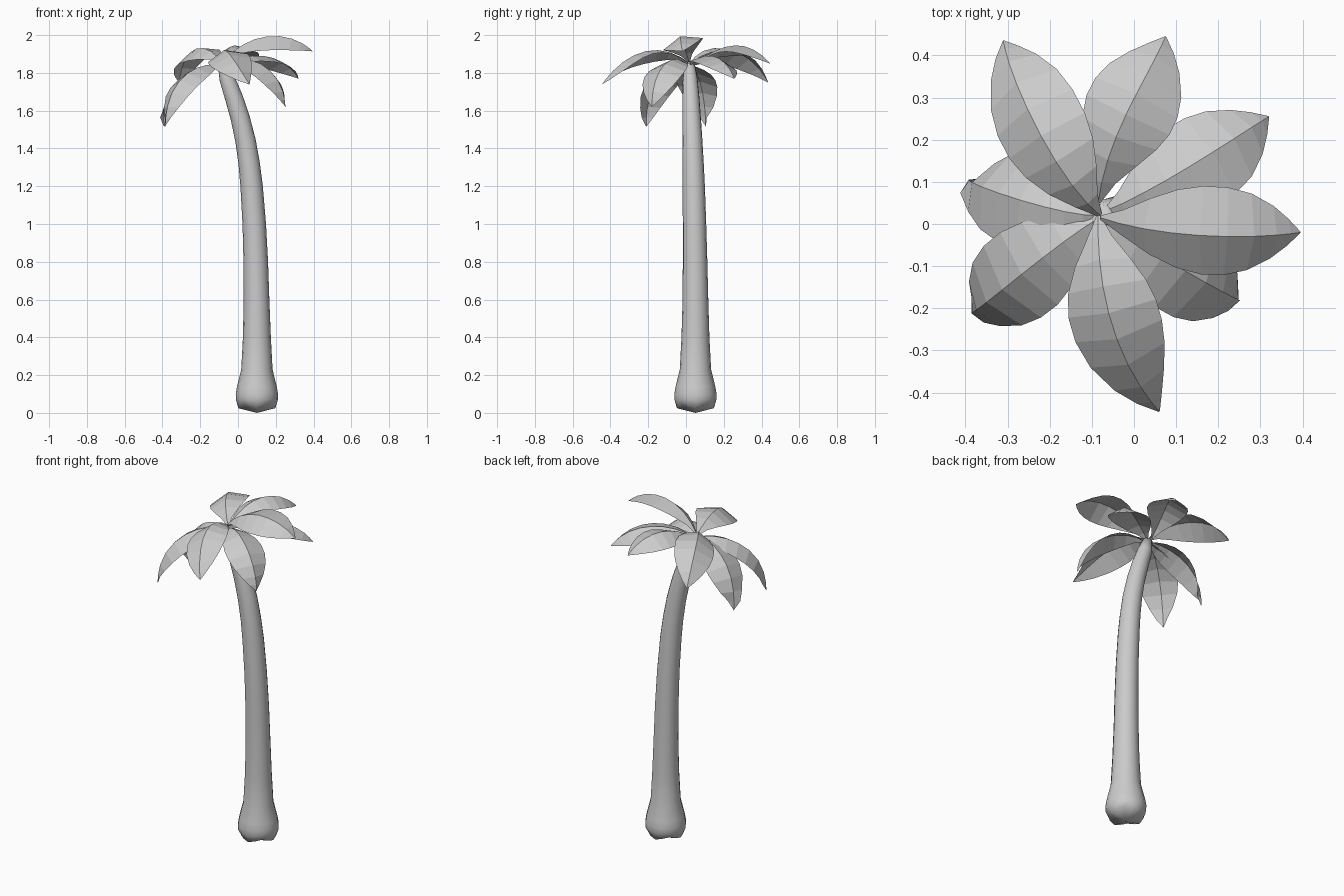
import bpy
import math
from mathutils import Vector

if "Cube" in bpy.data.objects:
    bpy.data.objects.remove(bpy.data.objects["Cube"])


def make_object(name, verts, faces):
    mesh = bpy.data.meshes.new(name)
    mesh.from_pydata(verts, [], faces)
    mesh.update()
    obj = bpy.data.objects.new(name, mesh)
    bpy.context.collection.objects.link(obj)
    return obj


# Trunk: rings of (x, y, z, radius) along a leaning path
RINGS = [(.10, .05, .035, .098), (.10, .05, .07, .111), (.10, .05, .10, .112),
         (.10, .05, .14, .105), (.10, .05, .23, .083), (.10, .05, .40, .074),
         (.098, .05, .60, .068), (.094, .048, .80, .065), (.086, .045, 1.0, .062),
         (.072, .041, 1.2, .059), (.059, .038, 1.32, .056), (.040, .034, 1.44, .053),
         (.012, .030, 1.56, .049), (-.022, .026, 1.67, .045), (-.058, .022, 1.77, .039),
         (-.080, .02, 1.845, .026)]
SIDES = 16
verts, faces = [], []
for k, (x, y, z, r) in enumerate(RINGS):
    lean = 0
    if k > 1:
        nxt, prv = RINGS[min(k + 1, len(RINGS) - 1)], RINGS[k - 1]
        lean = (nxt[0] - prv[0]) / (nxt[2] - prv[2])
    for i in range(SIDES):
        a = 2 * math.pi * i / SIDES
        wave = .01 * math.cos(4 * a + math.pi) if k == 0 else 0
        dx = r * math.cos(a)
        verts.append((x + dx, y + r * math.sin(a), z + wave - lean * dx))
for k in range(len(RINGS) - 1):
    for i in range(SIDES):
        j = (i + 1) % SIDES
        faces.append((k * SIDES + i, k * SIDES + j, (k + 1) * SIDES + j, (k + 1) * SIDES + i))
# Shallow pointed underside and closed top
foot = len(verts)
verts.append((.10, .05, 0))
faces += [(foot, (i + 1) % SIDES, i) for i in range(SIDES)]
faces.append(tuple((len(RINGS) - 1) * SIDES + i for i in range(SIDES)))
trunk = make_object("trunk", verts, faces)
bpy.context.view_layer.objects.active = trunk
trunk.select_set(True)
bpy.ops.object.shade_smooth_by_angle(angle=math.radians(80))
trunk.select_set(False)


def midrib(points, t):
    # Cubic curve passing through four evenly spaced points
    total = Vector((0, 0, 0))
    for i, p in enumerate(points):
        w = 1.0
        for j in range(4):
            if j != i:
                w *= (t * 3 - j) / (i - j)
        total += Vector(p) * w
    return total


STEPS = [0, .1, .22, .35, .48, .61, .74, .86, .94, 1]
WIDTHS = [.006, .034, .074, .104, .118, .117, .102, .07, .036, .002]
DROOP = .38


def make_leaf(name, points, roll):
    verts, faces = [], []
    for t, w in zip(STEPS, WIDTHS):
        p = midrib(points, t)
        tangent = (midrib(points, t + .01) - midrib(points, t - .01)).normalized()
        left = Vector((0, 0, 1)).cross(tangent).normalized()
        normal = tangent.cross(left)
        a, b = roll - DROOP, -roll - DROOP
        verts += [p + w * (left * math.cos(a) + normal * math.sin(a)), p,
                  p + w * (-left * math.cos(b) + normal * math.sin(b))]
    for k in range(len(STEPS) - 1):
        o = 3 * k
        faces += [(o, o + 1, o + 4, o + 3), (o + 1, o + 2, o + 5, o + 4)]
    make_object(name, verts, faces)


# Crown of folded leaves: midrib points and sideways roll
LEAVES = [
    ("leaf_back_left", -.3, [(-.08, .02, 1.85), (-.18, .14, 1.93), (-.265, .3, 1.895), (-.31, .435, 1.75)]),
    ("leaf_back", -.1, [(-.085, .05, 1.85), (-.045, .2, 1.935), (.017, .33, 1.935), (.075, .445, 1.85)]),
    ("leaf_back_right", -.1, [(-.07, .03, 1.84), (.07, .1, 1.89), (.21, .185, 1.87), (.32, .255, 1.77)]),
    ("leaf_front", .25, [(-.085, .02, 1.85), (-.075, -.14, 1.92), (-.03, -.3, 1.88), (.06, -.445, 1.74)]),
    ("leaf_right", .3, [(-.08, .015, 1.86), (.08, -.02, 1.975), (.25, -.03, 1.99), (.395, -.02, 1.915)]),
    ("leaf_front_right", 0, [(-.07, .01, 1.84), (.06, -.075, 1.87), (.19, -.15, 1.79), (.25, -.18, 1.62)]),
    ("leaf_front_left", 0, [(-.09, .01, 1.84), (-.21, -.075, 1.83), (-.33, -.17, 1.73), (-.385, -.21, 1.515)]),
    ("leaf_left", 0, [(-.09, .02, 1.84), (-.21, .04, 1.83), (-.34, .08, 1.73), (-.39, .105, 1.515)]),
]
for name, roll, points in LEAVES:
    make_leaf(name, points, roll)
